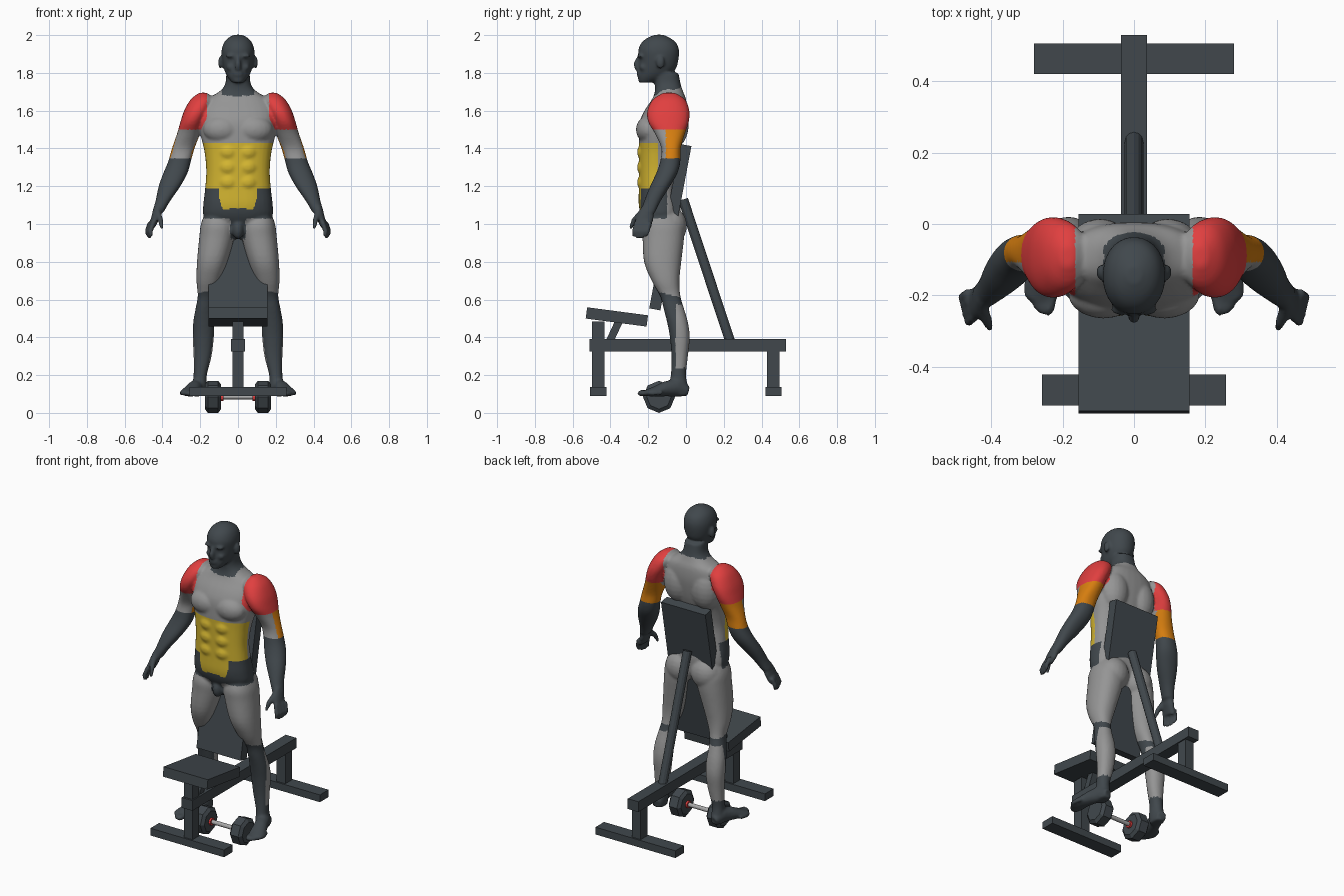
import bpy, bmesh, math
from mathutils import Vector, Matrix

if "Cube" in bpy.data.objects:
    bpy.data.objects.remove(bpy.data.objects["Cube"], do_unlink=True)


def material(name, colour):
    m = bpy.data.materials.new(name)
    m.use_nodes = True
    m.diffuse_color = (*colour, 1)
    m.node_tree.nodes["Principled BSDF"].inputs["Base Color"].default_value = (*colour, 1)
    return m


DARK = material("slate", (.052, .064, .073))
GREY = material("muscle grey", (.3, .3, .3))
RED = material("shoulder red", (.75, .05, .05))
ORANGE = material("triceps orange", (.68, .21, .005))
YELLOW = material("abdomen yellow", (.65, .46, .03))
STEEL = material("handle steel", (.4, .4, .4))


def finish(bm, name, mats):
    bmesh.ops.recalc_face_normals(bm, faces=bm.faces)
    mesh = bpy.data.meshes.new(name)
    bm.to_mesh(mesh)
    bm.free()
    for m in mats:
        mesh.materials.append(m)
    ob = bpy.data.objects.new(name, mesh)
    bpy.context.collection.objects.link(ob)
    return ob


def skin(bm, rings):
    """Join equal rings of points into a closed skin."""
    rings = [[bm.verts.new(p) for p in ring] for ring in rings]
    n = len(rings[0])
    for a, b in zip(rings, rings[1:]):
        for i in range(n):
            j = (i + 1) % n
            bm.faces.new((a[i], a[j], b[j], b[i]))
    bm.faces.new(rings[0])
    bm.faces.new(rings[-1])


def ease(rows, steps=4):
    """Catmull-Rom curve through rows of numbers."""
    out, last = [], len(rows) - 1
    for i in range(last):
        quad = [rows[max(0, min(last, i + k))] for k in (-1, 0, 1, 2)]
        for s in range(steps):
            t = s / steps
            out.append([b + .5 * t * (c - a + t * (2*a - 5*b + 4*c - d + t * (3*b - a - 3*c + d)))
                        for a, b, c, d in zip(*quad)])
    return out + [rows[-1]]


def loft(bm, rows, sides=(1,), power=2.2, segs=32):
    """Level oval sections given as z, x from, x to, y from, y to."""
    def bulge(v):
        return math.copysign(abs(v) ** (2 / power), v)
    turns = [math.tau * i / segs for i in range(segs)]
    for s in sides:
        skin(bm, [[(s * ((xa + xb) / 2 + (xb - xa) / 2 * bulge(math.cos(t))),
                    (ya + yb) / 2 + (yb - ya) / 2 * bulge(math.sin(t)), z) for t in turns]
                  for z, xa, xb, ya, yb in ease(rows)])


def tube(bm, points, radii, side=(1, 0, 0), sides=(1,), segs=12):
    """Oval tube along points; radii are (along side, across side)."""
    pts = [Vector(p) for p in points]
    for s in sides:
        rings = []
        for i, p in enumerate(pts):
            t = (pts[min(i + 1, len(pts) - 1)] - pts[max(i - 1, 0)]).normalized()
            u = Vector(side)
            u = (u - t * u.dot(t)).normalized()
            v, (w, h) = t.cross(u), radii[i]
            ring = [p + u * w * math.cos(a) + v * h * math.sin(a)
                    for a in (math.tau * k / segs for k in range(segs))]
            rings.append([(s * q.x, q.y, q.z) for q in ring])
        skin(bm, rings)


def ball(bm, centre, radii, sides=(1, -1)):
    for s in sides:
        m = Matrix.Translation((s * centre[0], *centre[1:])) @ Matrix.Diagonal((*radii, 1))
        bmesh.ops.create_uvsphere(bm, u_segments=20, v_segments=12, radius=1, matrix=m)


def box(name, centre, size, tilt=0):
    bm = bmesh.new()
    m = Matrix.Translation(centre) @ Matrix.Rotation(tilt, 4, "X") @ Matrix.Diagonal((*size, 1))
    bmesh.ops.create_cube(bm, size=1, matrix=m)
    return finish(bm, name, [DARK])


BOTH = (1, -1)
body = bmesh.new()

# Trunk and neck: z, half width, front, back
trunk = [(.92, .03, -.17, -.07), (.98, .12, -.2, -.04), (1.04, .18, -.235, -.03),
         (1.1, .184, -.25, -.03), (1.18, .175, -.25, -.05), (1.28, .168, -.25, -.06),
         (1.38, .177, -.25, -.04), (1.46, .195, -.25, -.015), (1.54, .205, -.245, 0),
         (1.6, .2, -.22, .005), (1.66, .165, -.18, 0), (1.7, .1, -.165, -.015),
         (1.74, .068, -.165, -.028), (1.8, .062, -.17, -.04)]
loft(body, [(z, -w, w, f, b) for z, w, f, b in trunk], power=2.4)
ball(body, (.085, -.195, 1.5), (.1, .07, .075))       # chest
ball(body, (.095, -.065, 1.53), (.09, .08, .13))      # upper back
ball(body, (.088, -.08, .99), (.095, .085, .1))       # seat muscles
for z in (1.22, 1.3, 1.38):                           # abdomen
    ball(body, (.05, -.222, z), (.052, .037, .045))
ball(body, (0, -.2, .97), (.03, .035, .05), (1,))

# Head: z, half width, front, back
head = [(1.748, .03, -.25, -.18), (1.78, .056, -.255, -.1), (1.82, .074, -.25, -.055),
        (1.87, .085, -.248, -.04), (1.92, .087, -.253, -.037), (1.96, .074, -.235, -.052),
        (1.985, .052, -.205, -.085), (2.002, .02, -.165, -.12)]
loft(body, [(z, -w, w, f, b) for z, w, f, b in head], power=2.1)
tube(body, [(0, -.245, 1.89), (0, -.262, 1.845), (0, -.26, 1.818)],
     [(.01, .012), (.016, .018), (.018, .01)])
ball(body, (.094, -.135, 1.855), (.011, .022, .033))
ball(body, (.035, -.24, 1.89), (.03, .017, .011))
ball(body, (.036, -.222, 1.83), (.026, .025, .02))
for z in (1.79, 1.802):
    ball(body, (0, -.25, z), (.027, .012, .007), (1,))

# Arms
loft(body, [(1.695, .165, .205, -.12, -.06), (1.66, .13, .25, -.175, -.005),
            (1.6, .15, .285, -.205, .018), (1.54, .18, .305, -.2, .015),
            (1.48, .2, .322, -.165, -.005), (1.4, .23, .35, -.13, -.028),
            (1.33, .25, .37, -.137, -.03), (1.27, .267, .395, -.157, -.045),
            (1.2, .305, .42, -.19, -.085), (1.12, .36, .437, -.222, -.135),
            (1.06, .395, .455, -.24, -.165)], BOTH)

# Hands
tube(body, [(.42, -.2, 1.09), (.435, -.215, 1.04), (.455, -.23, .985)],
     [(.032, .024), (.046, .023), (.047, .016)], (0, 1, 0), BOTH)
for i in range(4):
    x, y = .452 + .006 * i, -.262 + .023 * i
    low = .915 + .012 * abs(i - 1.5)
    tube(body, [(x - .005, y, 1.01), (x + .012, y - .012, .96), (x + .006, y - .018, low)],
         [(.013, .013), (.013, .013), (.008, .008)], (0, 1, 0), BOTH)
tube(body, [(.425, -.235, 1.06), (.41, -.275, 1.02), (.402, -.295, .975)],
     [(.018, .018), (.015, .015), (.009, .009)], (1, 0, 0), BOTH)

# Legs
loft(body, [(1.07, .05, .17, -.2, -.06), (1, .02, .196, -.23, -.015),
            (.93, .02, .205, -.23, -.01), (.8, .055, .217, -.222, -.025),
            (.7, .09, .22, -.182, -.035), (.62, .122, .213, -.137, -.03),
            (.55, .13, .225, -.118, -.01), (.48, .126, .237, -.1, .01),
            (.4, .128, .24, -.085, .02), (.3, .14, .235, -.077, .01),
            (.2, .165, .235, -.08, 0), (.14, .165, .24, -.09, .01),
            (.09, .17, .235, -.08, .01)], BOTH)

# Feet and toes
tube(body, [(.2, .01, .115), (.215, -.05, .135), (.235, -.11, .127), (.258, -.18, .11), (.267, -.215, .105)],
     [(.03, .028), (.038, .05), (.042, .04), (.048, .024), (.044, .016)], (1, 0, 0), BOTH)
for i in range(5):
    x, y, r = .243 + .015 * i, -.25 + .004 * i * i, .017 - .0015 * i
    tube(body, [(x - .015, y + .06, .106), (x - .003, y + .01, .104), (x, y - .006, .101)],
         [(r, r), (r, r), (r * .6, r * .6)], (1, 0, 0), BOTH)

MATS = [DARK, GREY, RED, ORANGE, YELLOW]


def body_colour(x, y, z):
    x = abs(x)
    if z > 1.73 or (x < .085 and z > 1.7 + .3 * (y + .1)):
        return DARK
    if z > .85 and z < 1.35 and x > .235:
        return DARK
    if z > 1.5 and x > .165 + .5 * max(0, 1.56 - z):
        return RED
    if z > 1.34 and x > .205:
        return ORANGE if y > -.105 and z < 1.53 else GREY
    if z > 1.43:
        return GREY
    if z > 1.08 and y < -.15 and (z > 1.19 or x < .1 - .3 * max(0, 1.14 - z)):
        return YELLOW
    if 1.03 < z < 1.19 and y < -.1 or (.92 < z < 1.04 and x < .04 and y < -.1):
        return DARK
    if z > .62 - .25 * (y + .06):
        return GREY
    return GREY if .24 < z < .575 and y > -.055 else DARK


# Fuse the anatomy into one skin, then colour it by region
figure = finish(body, "athlete_body", [])
remesh = figure.modifiers.new("fuse", "REMESH")
remesh.mode = "VOXEL"
remesh.voxel_size = .008
relax = figure.modifiers.new("relax", "SMOOTH")
relax.factor, relax.iterations = .5, 4
deps = bpy.context.evaluated_depsgraph_get()
fused = bpy.data.meshes.new_from_object(figure.evaluated_get(deps))
figure.modifiers.clear()
figure.data = fused
fused.materials.clear()
for m in MATS:
    fused.materials.append(m)
for v in fused.vertices:
    v.co.z = max(v.co.z, .088)
for p in fused.polygons:
    p.material_index = MATS.index(body_colour(*p.center))
    p.use_smooth = True

# Bench frame
box("main_rail", (0, .01, .358), (.074, 1.04, .065))
for name, y, top, width in (("front", -.465, .485, .515), ("rear", .463, .34, .56)):
    box(name + "_post", (0, y, (top + .13) / 2), (.06, .066, top - .13))
    box(name + "_foot", (0, y, .113), (width, .086, .046))

# Pads and their supports
box("seat_pad", (0, -.366, .508), (.31, .325, .06), math.radians(-7.5))
box("seat_strut", (0, -.378, .435), (.05, .04, .14), math.radians(-25))
box("back_pad", (0, -.083, .983), (.31, .06, .885), math.radians(-10.7))
strut = bmesh.new()
tube(strut, [(0, .235, .375), (0, -.015, 1.13)], [(.026, .026)] * 2)
finish(strut, "back_strut", [DARK])

# Dumbbell
Y, Z = -.143, .085


def bar(name, stops, mat, segs):
    bm = bmesh.new()
    tube(bm, [(x, Y, Z) for x, r in stops], [(r, r) for x, r in stops], (0, 0, 1), segs=segs)
    finish(bm, name, [mat])


bar("dumbbell_handle", [(-.1, .013), (.1, .013)], STEEL, 12)
for side, s in (("left", 1), ("right", -1)):
    bar(side + "_weight", [(s * x, r) for x, r in ((.09, .065), (.105, .085), (.16, .085), (.175, .065))], DARK, 8)
    bar(side + "_collar", [(s * .078, .022), (s * .092, .022)], RED, 12)
